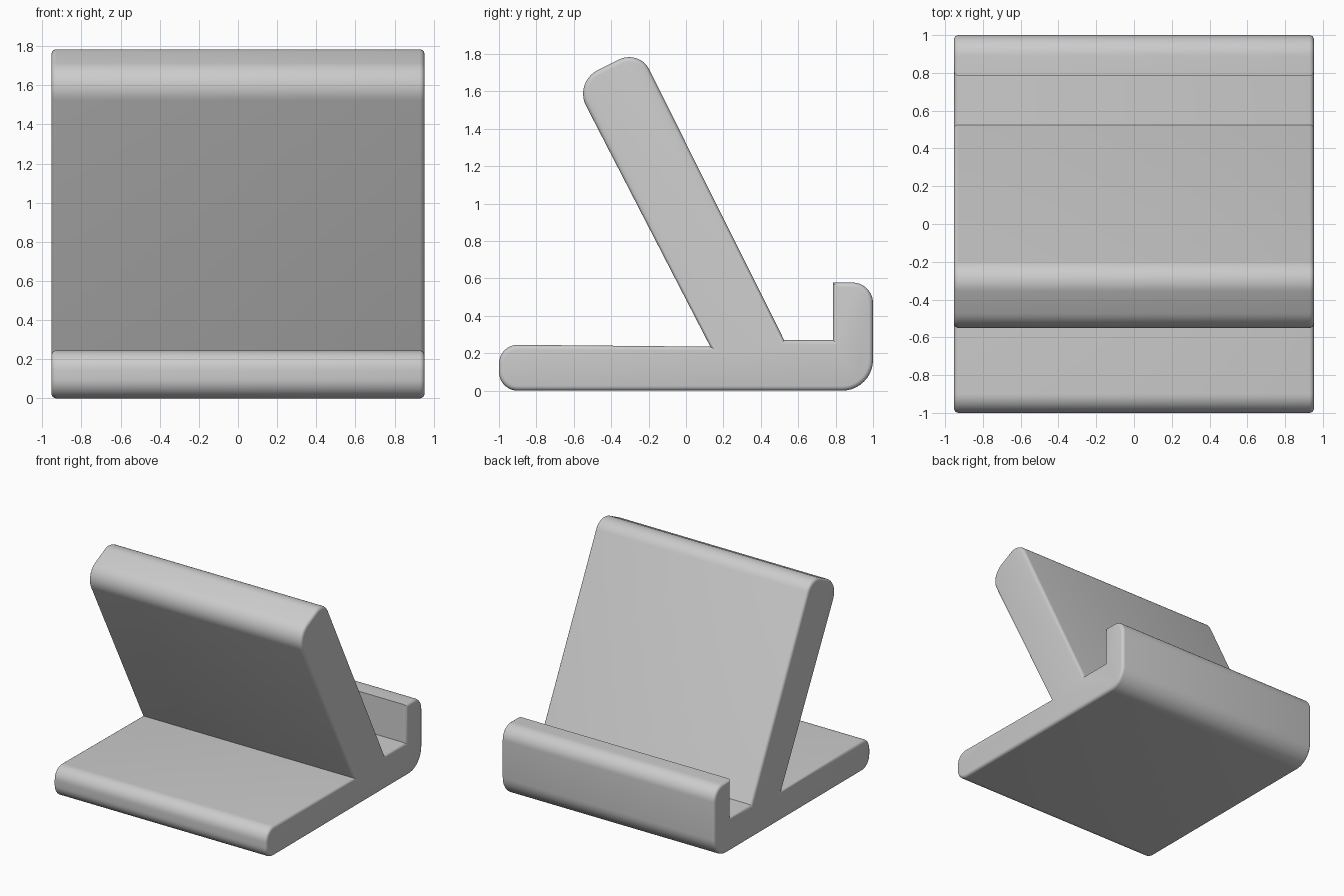
import bpy, bmesh
from mathutils import Vector
from math import tan, sin, cos, pi

if "Cube" in bpy.data.objects:
    bpy.data.objects.remove(bpy.data.objects["Cube"])

HALF_WIDTH = 0.953
EDGE = 0.025

# Side profile: y, z, corner radius
CORNERS = [
    (-1.0, 0.0, 0.10), (1.0, 0.0, 0.165),          # underside
    (1.0, 0.578, 0.11), (0.785, 0.578, 0),         # front lip
    (0.785, 0.27, 0), (0.525, 0.27, 0),            # device slot
    (-0.25, 1.824, 0.12), (-0.60, 1.65, 0.14),     # leaning back rest
    (0.13, 0.235, 0), (-1.0, 0.246, 0.10),         # foot
]


def rounded(corners, steps=10):
    """Replace each corner that has a radius by an arc."""
    out = []
    n = len(corners)
    for i, (y, z, r) in enumerate(corners):
        p = Vector((y, z))
        if r == 0:
            out.append(p)
            continue
        a = (Vector(corners[i - 1][:2]) - p).normalized()
        b = (Vector(corners[(i + 1) % n][:2]) - p).normalized()
        half = a.angle(b) / 2
        mid = (a + b).normalized()
        center = p + mid * (r / sin(half))
        start = p + a * (r / tan(half)) - center
        end = p + b * (r / tan(half)) - center
        sweep = start.angle(end)
        for k in range(steps + 1):
            t = k / steps
            out.append(center + (start * sin((1 - t) * sweep) + end * sin(t * sweep)) / sin(sweep))
    return out


# Stand body: profile extruded across the width
bm = bmesh.new()
side = bm.faces.new([bm.verts.new((-HALF_WIDTH, p.x, p.y)) for p in rounded(CORNERS)])
ext = bmesh.ops.extrude_face_region(bm, geom=[side], use_keep_orig=True)
moved = [v for v in ext["geom"] if isinstance(v, bmesh.types.BMVert)]
bmesh.ops.translate(bm, verts=moved, vec=(2 * HALF_WIDTH, 0, 0))
bmesh.ops.recalc_face_normals(bm, faces=bm.faces[:])

# Soften the outline of both side faces
rims = [e for e in bm.edges if abs(e.verts[0].co.x - e.verts[1].co.x) < 1e-5]
bmesh.ops.bevel(bm, geom=rims, offset=EDGE, offset_type='OFFSET', segments=4,
                profile=0.5, affect='EDGES', clamp_overlap=False)
bmesh.ops.recalc_face_normals(bm, faces=bm.faces[:])

mesh = bpy.data.meshes.new("stand_body")
bm.to_mesh(mesh)
bm.free()
stand = bpy.data.objects.new("stand_body", mesh)
bpy.context.collection.objects.link(stand)
bpy.context.view_layer.objects.active = stand
stand.select_set(True)
bpy.ops.object.shade_smooth_by_angle(angle=pi / 6)
